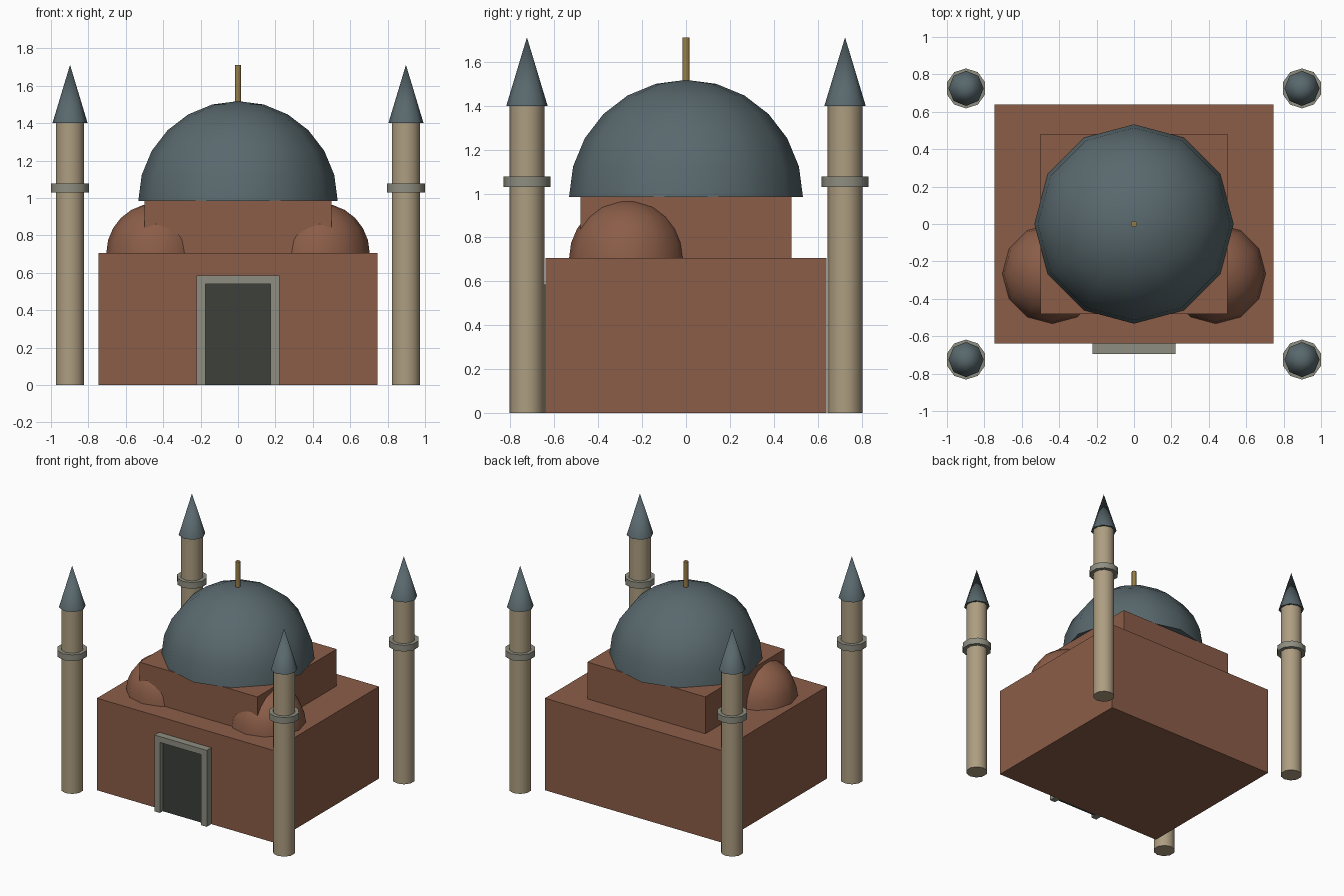
import bpy, bmesh, math
from math import sin, cos, pi

if "Cube" in bpy.data.objects:
    bpy.data.objects.remove(bpy.data.objects["Cube"])


def material(name, rgb):
    m = bpy.data.materials.new(name)
    m.diffuse_color = (*rgb, 1)
    m.use_nodes = True
    m.node_tree.nodes["Principled BSDF"].inputs["Base Color"].default_value = m.diffuse_color
    return m


BRICK = material("brick", (0.26, 0.11, 0.065))
LEAD = material("lead", (0.10, 0.14, 0.155))
STONE = material("pale_stone", (0.42, 0.34, 0.22))
TRIM = material("grey_stone", (0.27, 0.27, 0.22))
DARK = material("dark_door", (0.045, 0.05, 0.042))
BRASS = material("brass", (0.32, 0.21, 0.06))


def finish(bm, name, mat, smooth=False):
    bmesh.ops.recalc_face_normals(bm, faces=bm.faces)
    me = bpy.data.meshes.new(name)
    bm.to_mesh(me)
    bm.free()
    ob = bpy.data.objects.new(name, me)
    bpy.context.collection.objects.link(ob)
    me.materials.append(mat)
    if smooth:
        bpy.ops.object.select_all(action='DESELECT')
        ob.select_set(True)
        bpy.context.view_layer.objects.active = ob
        bpy.ops.object.shade_smooth_by_angle(angle=math.radians(46))
    return ob


def box(name, lo, hi, mat):
    bm = bmesh.new()
    bmesh.ops.create_cube(bm, size=1)
    for v in bm.verts:
        v.co = [(a + b) / 2 + c * (b - a) for a, b, c in zip(lo, hi, v.co)]
    return finish(bm, name, mat)


def lathe(name, x, y, profile, sides, mat):
    """Closed solid from (radius, z) points, first vertex facing +y."""
    bm = bmesh.new()
    rings = []
    for r, z in profile:
        if r == 0:
            rings.append([bm.verts.new((x, y, z))] * sides)
        else:
            rings.append([bm.verts.new((x + r * sin(2 * pi * i / sides),
                                        y + r * cos(2 * pi * i / sides), z))
                          for i in range(sides)])
    for a, b in zip(rings, rings[1:]):
        for i in range(sides):
            j = (i + 1) % sides
            bm.faces.new(dict.fromkeys((a[i], a[j], b[j], b[i])))
    for ring in (rings[0], rings[-1]):
        if ring[0] is not ring[1]:
            bm.faces.new(ring)
    return finish(bm, name, mat, True)


def dome(name, x, y, z, r, mat):
    arc = [(r * cos(i * pi / 12), z + r * sin(i * pi / 12)) for i in range(6)]
    lathe(name, x, y, arc + [(0, z + r)], 12, mat)


# Prayer hall and the square drum above it
box("main_hall", (-0.747, -0.64, 0), (0.747, 0.64, 0.705), BRICK)
box("upper_block", (-0.5, -0.48, 0.705), (0.5, 0.48, 0.987), BRICK)

# Central dome with its finial, and two side domes
dome("main_dome", 0, 0, 0.985, 0.533, LEAD)
lathe("finial", 0, 0, [(0.017, 1.5), (0.017, 1.71)], 8, BRASS)
for s, side in ((-1, "left"), (1, "right")):
    dome(side + "_side_dome", s * 0.437, -0.266, 0.705, 0.267, BRICK)

# Doorway: two jambs, lintel and recessed door
for s, side in ((-1, "left"), (1, "right")):
    x0, x1 = sorted((s * 0.175, s * 0.222))
    box(side + "_door_jamb", (x0, -0.695, 0), (x1, -0.64, 0.54), TRIM)
box("door_lintel", (-0.222, -0.695, 0.54), (0.222, -0.64, 0.585), TRIM)
box("door", (-0.173, -0.66, 0), (0.173, -0.64, 0.54), DARK)

# Four corner minarets: shaft, balcony ring and pointed cap
for sx, side in ((-1, "left"), (1, "right")):
    for sy, end in ((-1, "front"), (1, "back")):
        x, y, tag = sx * 0.898, sy * 0.725, f"{end}_{side}_minaret_"
        lathe(tag + "shaft", x, y, [(0.079, 0), (0.079, 1.402)], 10, STONE)
        lathe(tag + "balcony", x, y, [(0.107, 1.03), (0.107, 1.078)], 10, TRIM)
        lathe(tag + "cap", x, y, [(0.094, 1.4), (0, 1.712)], 8, LEAD)
